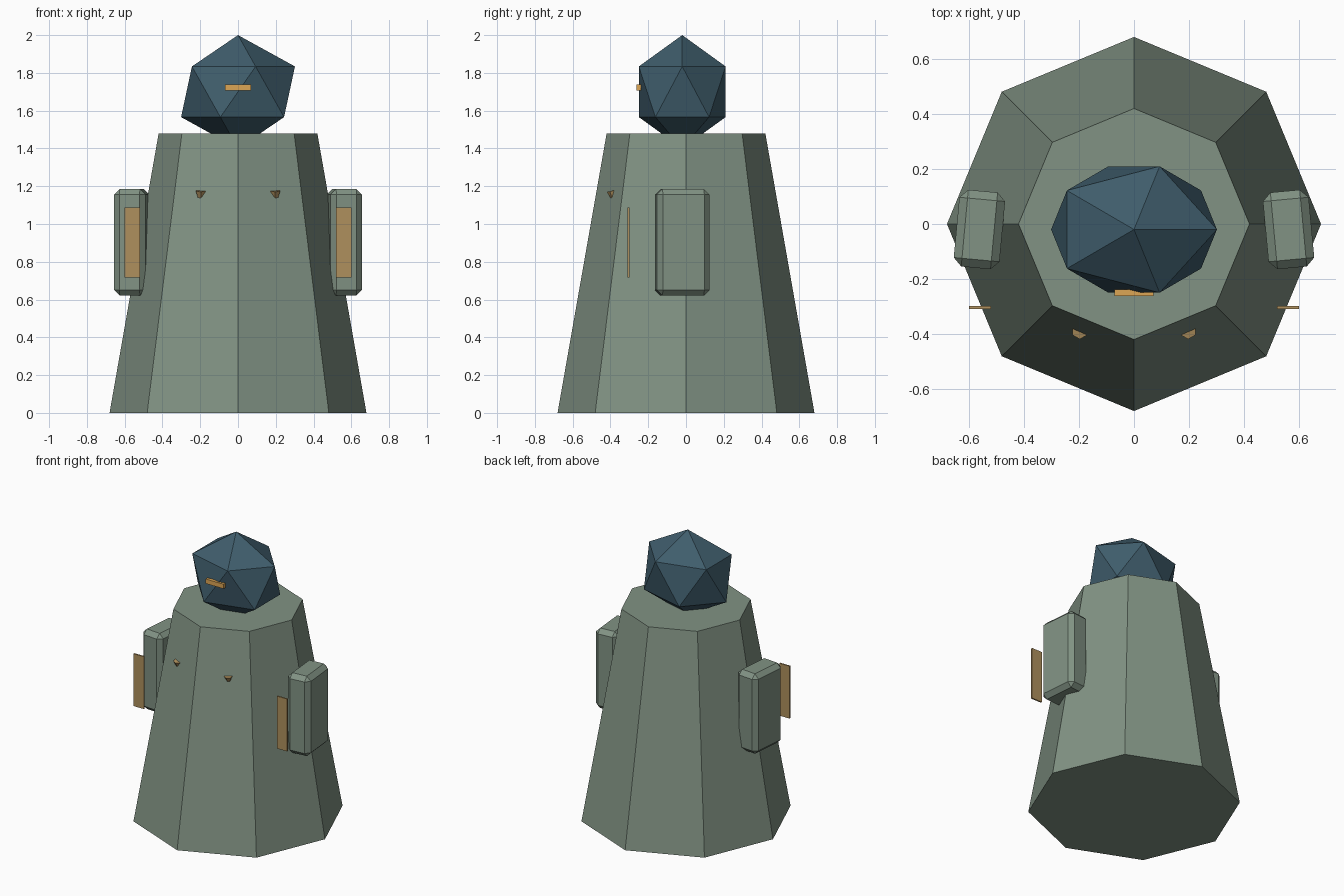
import bpy, bmesh
from math import radians
from mathutils import Matrix, Euler

if "Cube" in bpy.data.objects:
    bpy.data.objects.remove(bpy.data.objects["Cube"])


def material(name, rgb):
    m = bpy.data.materials.new(name)
    m.diffuse_color = (*rgb, 1)
    m.use_nodes = True
    m.node_tree.nodes["Principled BSDF"].inputs["Base Color"].default_value = m.diffuse_color
    return m


SAGE = material("sage", (0.22, 0.29, 0.23))
BLUE = material("slate_blue", (0.05, 0.11, 0.15))
BRASS = material("brass", (0.43, 0.28, 0.11))
AMBER = material("amber", (0.72, 0.38, 0.09))


def part(name, bm, mat, loc, rot=(0, 0, 0)):
    mesh = bpy.data.meshes.new(name)
    bm.to_mesh(mesh)
    bm.free()
    mesh.materials.append(mat)
    ob = bpy.data.objects.new(name, mesh)
    ob.location, ob.rotation_euler = loc, rot
    bpy.context.collection.objects.link(ob)
    return ob


def box(name, size, mat, loc, rot=(0, 0, 0), bevel=0):
    bm = bmesh.new()
    bmesh.ops.create_cube(bm, size=1, matrix=Matrix.Diagonal((*size, 1)))
    if bevel:
        bmesh.ops.bevel(bm, geom=bm.edges[:], offset=bevel, segments=1,
                        affect='EDGES', profile=0.5)
    return part(name, bm, mat, loc, rot)


def cone(name, sides, r1, r2, depth, mat, loc, rot=(0, 0, 0)):
    bm = bmesh.new()
    bmesh.ops.create_cone(bm, cap_ends=True, segments=sides,
                          radius1=r1, radius2=r2, depth=depth)
    return part(name, bm, mat, loc, rot)


# Eight-sided tapered robe
cone("robe", 8, 0.68, 0.42, 1.48, SAGE, (0, 0, 0.74))

# Faceted head, sunk into the robe top
bm = bmesh.new()
bmesh.ops.create_icosphere(bm, subdivisions=1, radius=1,
                           matrix=Matrix.Diagonal((0.337, 0.27, 0.30, 1)))
part("head", bm, BLUE, (0, -0.02, 1.70))

# Eye slit
box("eye_slit", (0.14, 0.024, 0.032), AMBER, (0, -0.25, 1.723))

for side, s in (("left", -1), ("right", 1)):
    # Chamfered arm, front turned slightly outwards
    box(f"{side}_arm", (0.167, 0.28, 0.565), SAGE, (s * 0.562, -0.02, 0.903),
        (0, 0, s * radians(5.3)), bevel=0.03)
    # Thin plate floating in front of the arm
    box(f"{side}_plate", (0.08, 0.01, 0.37), BRASS, (s * 0.56, -0.304, 0.902))
    # Small stud, tip down, mostly buried in the robe
    cone(f"{side}_stud", 6, 0.003, 0.03, 0.08, BRASS, (s * 0.197, -0.381, 1.137),
         (radians(12), 0, 0))
